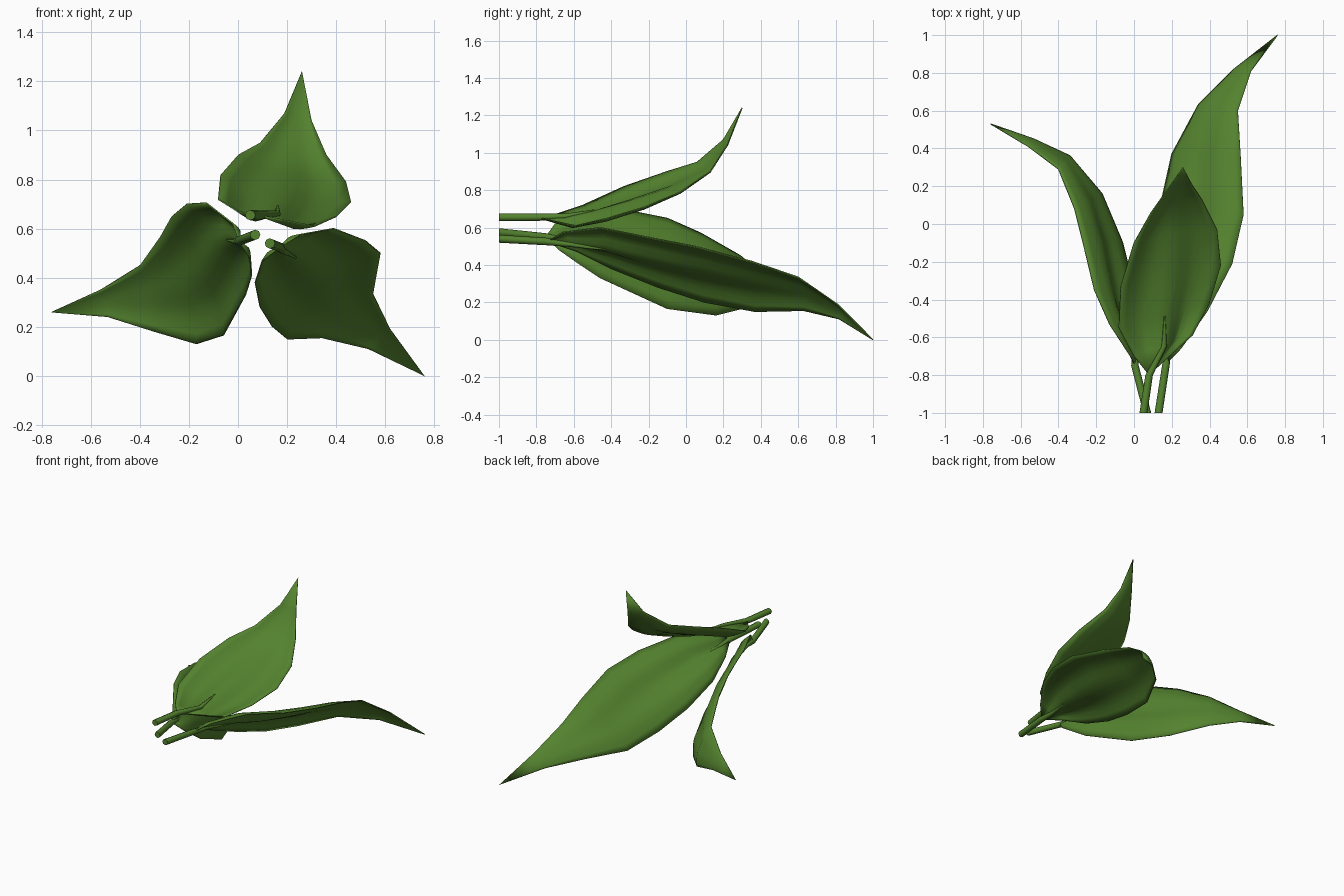
import bpy, math
from mathutils import Vector as V

if "Cube" in bpy.data.objects:
    bpy.data.objects.remove(bpy.data.objects["Cube"])

green = bpy.data.materials.new("leaf_green")
green.diffuse_color = (0.088, 0.225, 0.028, 1)
green.use_nodes = True
green.node_tree.nodes["Principled BSDF"].inputs["Base Color"].default_value = green.diffuse_color

ACROSS = 12     # blade segments from edge to edge
SIDES = 8       # stem sides


def make(name, verts, faces):
    me = bpy.data.meshes.new(name)
    me.from_pydata(verts, [], faces)
    me.materials.append(green)
    me.validate()
    ob = bpy.data.objects.new(name, me)
    bpy.context.collection.objects.link(ob)
    for p in me.polygons:
        p.use_smooth = True
    return ob


def leaf(name, stem, base, rows, tip, sag=-0.11):
    """rows: (left edge, right edge) pairs from base to tip.
    The blade is hollow outward, with a raised midrib that fades to the tip."""
    stem, base, tip = V(stem), V(base), V(tip)
    rows = [(V(r[:3]), V(r[3:])) for r in rows]
    mids = [base] + [(l + r) / 2 for l, r in rows] + [tip]
    verts, faces, ribs = [base], [], []
    n = ACROSS + 1
    # pleated blade cross-sections
    for i, (l, r) in enumerate(rows):
        across = r - l
        out = across.cross(mids[i + 2] - mids[i]).normalized()
        w = across.length
        f = i / (len(rows) - 1)
        ridge = 0.16 * (1 - f) ** 1.3
        for k in range(n):
            t = k / ACROSS
            u = abs(2 * t - 1)
            d = sag * (1 - u ** 2)
            if u < 0.6:
                d += ridge * (0.5 + 0.5 * math.cos(math.pi * u / 0.6))
            verts.append(l + across * t + out * d * w)
        ribs.append(verts[-1 - ACROSS // 2] + out * 0.004)
    verts.append(tip)
    last = len(verts) - 1
    for k in range(ACROSS):
        faces.append((0, 2 + k, 1 + k))
        for i in range(len(rows) - 1):
            a = 1 + i * n + k
            faces.append((a, a + 1, a + n + 1, a + n))
        a = 1 + (len(rows) - 1) * n + k
        faces.append((a, a + 1, last))
    blade = make(name + "_blade", verts, faces)
    mod = blade.modifiers.new("thin", 'SOLIDIFY')
    mod.thickness = 0.006
    mod.offset = 0

    # stem tube that tapers into the midrib
    path = [(stem, .021), (base, .02), (ribs[0], .014), (ribs[1], .004)]
    verts, faces = [], []
    for p, rad in path:
        for k in range(SIDES):
            a = 2 * math.pi * k / SIDES
            verts.append(p + V((rad * math.cos(a), 0, rad * math.sin(a))))
    for i in range(len(path) - 1):
        for k in range(SIDES):
            a, b = i * SIDES + k, i * SIDES + (k + 1) % SIDES
            faces.append((a, b, b + SIDES, a + SIDES))
    faces.append(tuple(reversed(range(SIDES))))
    tube = make(name + "_stem", verts, faces)
    tube.data.polygons[len(faces) - 1].use_smooth = False


# leaf rising at the top
leaf("upper_leaf", (.05, -1, .655), (.08, -.8, .655), [
    (0, -.70, .67, .31, -.59, .61),
    (-.08, -.55, .72, .40, -.42, .65),
    (-.07, -.33, .82, .46, -.22, .71),
    (0, -.10, .90, .44, -.03, .79),
    (.09, .06, .95, .36, .13, .90),
    (.19, .20, 1.07, .30, .22, 1.04)], (.26, .30, 1.24))

# long leaf falling to the right
leaf("right_leaf", (.13, -1, .54), (.17, -.74, .525), [
    (.25, -.66, .575, .10, -.58, .47),
    (.39, -.46, .60, .07, -.40, .38),
    (.52, -.21, .55, .09, -.15, .28),
    (.58, .05, .50, .14, .10, .20),
    (.565, .35, .42, .20, .37, .15),
    (.55, .60, .335, .34, .63, .155),
    (.62, .81, .19, .53, .82, .11)], (.76, 1, 0))

# leaf reaching to the left
leaf("left_leaf", (.07, -1, .575), (.005, -.75, .55), [
    (.05, -.68, .48, -.02, -.70, .62),
    (.055, -.58, .41, -.13, -.53, .705),
    (.03, -.46, .33, -.21, -.35, .70),
    (-.06, -.10, .165, -.27, -.10, .65),
    (-.17, .16, .13, -.315, .08, .57),
    (-.34, .36, .18, -.40, .29, .45),
    (-.53, .45, .24, -.56, .41, .35)], (-.76, .53, .26))
